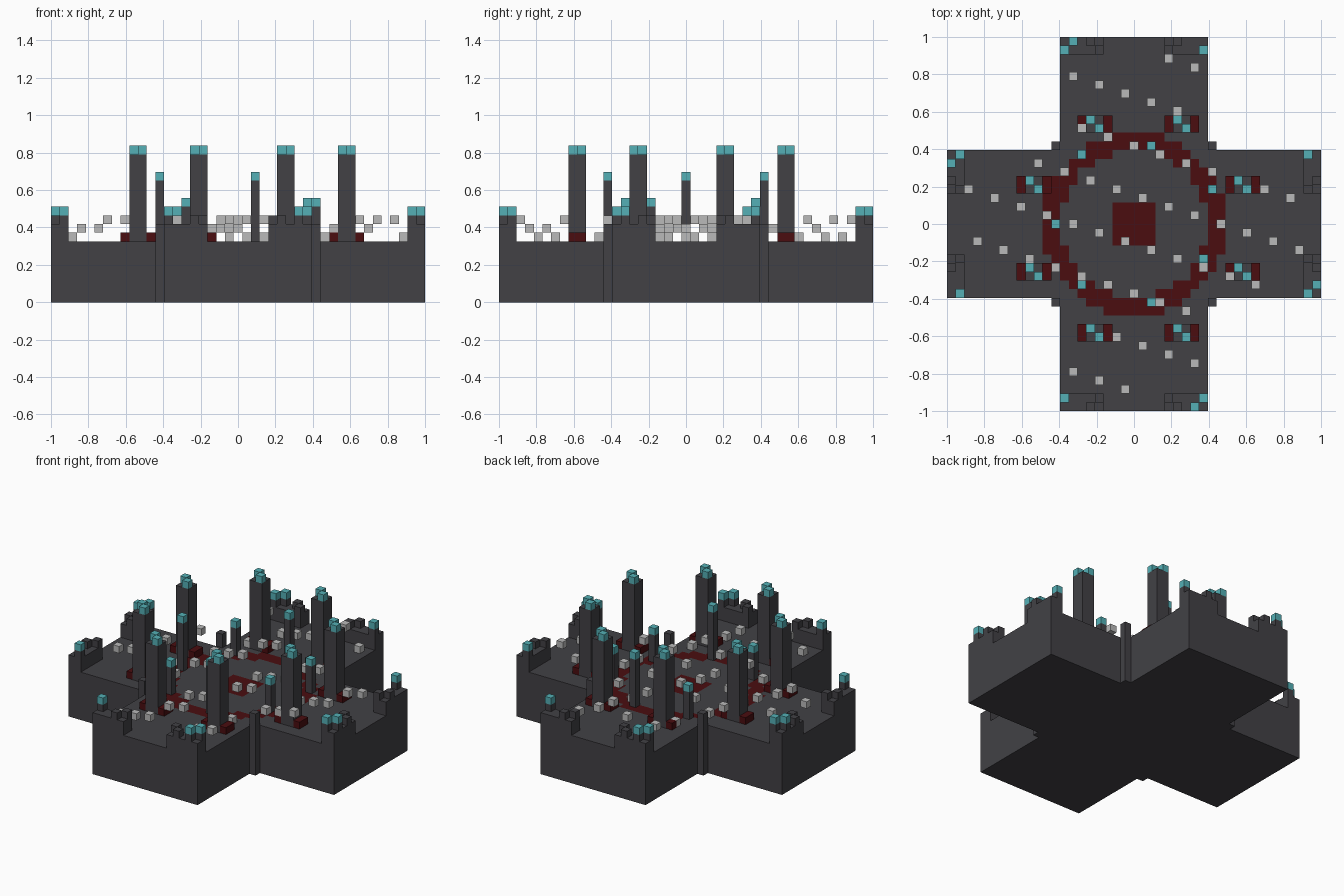
import bpy
import bmesh
import math
from mathutils import Matrix, Vector

cube = bpy.data.objects.get("Cube")
if cube:
    bpy.data.objects.remove(cube, do_unlink=True)

N = 43          # cells along the longest side
V = 2 / N       # cell size
FLOOR = 7       # platform height in cells


def material(name, rgb):
    m = bpy.data.materials.new(name)
    m.use_nodes = True
    m.diffuse_color = (*rgb, 1)
    m.node_tree.nodes["Principled BSDF"].inputs["Base Color"].default_value = (*rgb, 1)
    return m


STONE = material("dark stone", (0.054, 0.053, 0.060))
RED = material("dark red", (0.069, 0.004, 0.005))
TEAL = material("teal", (0.089, 0.434, 0.468))
PALE = material("pale grey", (0.49, 0.49, 0.49))


def finish(name, bm, *mats):
    mesh = bpy.data.meshes.new(name)
    bm.to_mesh(mesh)
    bm.free()
    for m in mats:
        mesh.materials.append(m)
    obj = bpy.data.objects.new(name, mesh)
    bpy.context.collection.objects.link(obj)


def blocks(name, mat, boxes):
    """One object of boxes: (x, y, z) of the lowest cell and (w, d, h) in cells."""
    bm = bmesh.new()
    for low, size in boxes:
        low, size = Vector(low), Vector(size)
        mid = (low + size / 2 - Vector((0.5, 0.5, 0))) * V
        bmesh.ops.create_cube(bm, size=1, matrix=Matrix.Translation(mid) @ Matrix.Diagonal((*(size * V), 1)))
    finish(name, bm, mat)


def cell(x, y, z):
    return (x, y, z), (1, 1, 1)


# Cross-shaped platform with a red ring and centre square in its floor
bm = bmesh.new()
bmesh.ops.create_grid(bm, x_segments=N, y_segments=N, size=1)
outside = [f for f in bm.faces if min(map(abs, f.calc_center_median().xy)) > 8.5 * V]
bmesh.ops.delete(bm, geom=outside, context='FACES')
new = bmesh.ops.extrude_face_region(bm, geom=bm.faces[:], use_keep_orig=True)["geom"]
bmesh.ops.translate(bm, verts=[g for g in new if isinstance(g, bmesh.types.BMVert)], vec=(0, 0, FLOOR * V))
bmesh.ops.recalc_face_normals(bm, faces=bm.faces)
for f in bm.faces:
    c = f.calc_center_median() / V
    in_ring = 8.5 <= math.hypot(c.x, c.y) <= 10.5
    in_square = max(abs(c.x), abs(c.y)) < 2.5
    if c.z > FLOOR - 0.1 and (in_ring or in_square):
        f.material_index = 1
finish("platform", bm, STONE, RED)

# Mirrored corner work: inner corner posts, end walls, bumps and wall lamps
SIGNS = [(sx, sy) for sx in (-1, 1) for sy in (-1, 1)]
blocks("inner_corner_posts", STONE, [((9 * sx, 9 * sy, 0), (1, 1, 9)) for sx, sy in SIGNS])

walls, bumps, lamps = [], [], []
for sx, sy in SIGNS:
    ax, ay = (4 if sx > 0 else -8), (20 if sy > 0 else -21)
    walls.append(((ax, ay, FLOOR), (5, 2, 2)))
    bx, by = (20 if sx > 0 else -21), (4 if sy > 0 else -8)
    walls.append(((bx, by, FLOOR), (2, 5, 2)))
    lit = [(8, 20)] + ([(7, 21)] if sx * sy < 0 else [])
    for a, b in lit + [(4, 20), (5, 21)]:
        for x, y in ((a, b), (b, a)):
            bumps.append(cell(x * sx, y * sy, 9))
            if (a, b) in lit:
                lamps.append(cell(x * sx, y * sy, 10))
blocks("end_walls", STONE, walls)
blocks("wall_bumps", STONE, bumps)
blocks("wall_lamps", TEAL, lamps)

# Seven posts spaced around the ring
ring_posts = [(9, 4, 11), (2, 9, 14), (-6, 8, 11), (-9, 0, 14),
              (-6, -7, 11), (2, -9, 14), (8, -4, 11)]
blocks("ring_posts", STONE, [((x, y, FLOOR), (1, 1, h - FLOOR)) for x, y, h in ring_posts])
blocks("ring_lamps", TEAL, [cell(*p) for p in ring_posts])

# Tall towers with red feet and diagonal lamps
towers = [(x, y) for x in (-5, 5) for y in (-13, 11)] + [(x, y) for x in (-12, 12) for y in (-6, 4)]
blocks("towers", STONE, [((x, y, FLOOR), (2, 2, 10)) for x, y in towers])
blocks("tower_lamps", TEAL, [cell(x + i, y + 1 - i, 17) for x, y in towers for i in (0, 1)])
tower_cells = {(x + i, y + j) for x, y in towers for i in (0, 1) for j in (0, 1)}
feet = {(x + i, y + j) for x, y in towers for i in (-1, 2) for j in (0, 1)}

# Pale floating cubes on a slanted lattice, at three heights
taken = tower_cells | {p[:2] for p in ring_posts}
floating = []
for x in range(-19, 20):
    for y in range(-19, 20):
        if min(abs(x), abs(y)) <= 7 and (x + 3 * y) % 17 == 10 and (x, y) not in taken:
            # keep to the open floor: one cell in from the sides of each arm
            if (abs(x) <= 7 or abs(y) <= 7):
                floating.append((x, y, FLOOR + (x + 2 * y + 2) % 3))
blocks("floating_cubes", PALE, [cell(*p) for p in floating])
low = {p[:2] for p in floating if p[2] == FLOOR}
blocks("tower_feet", RED, [cell(x, y, FLOOR) for x, y in sorted(feet - low)])
